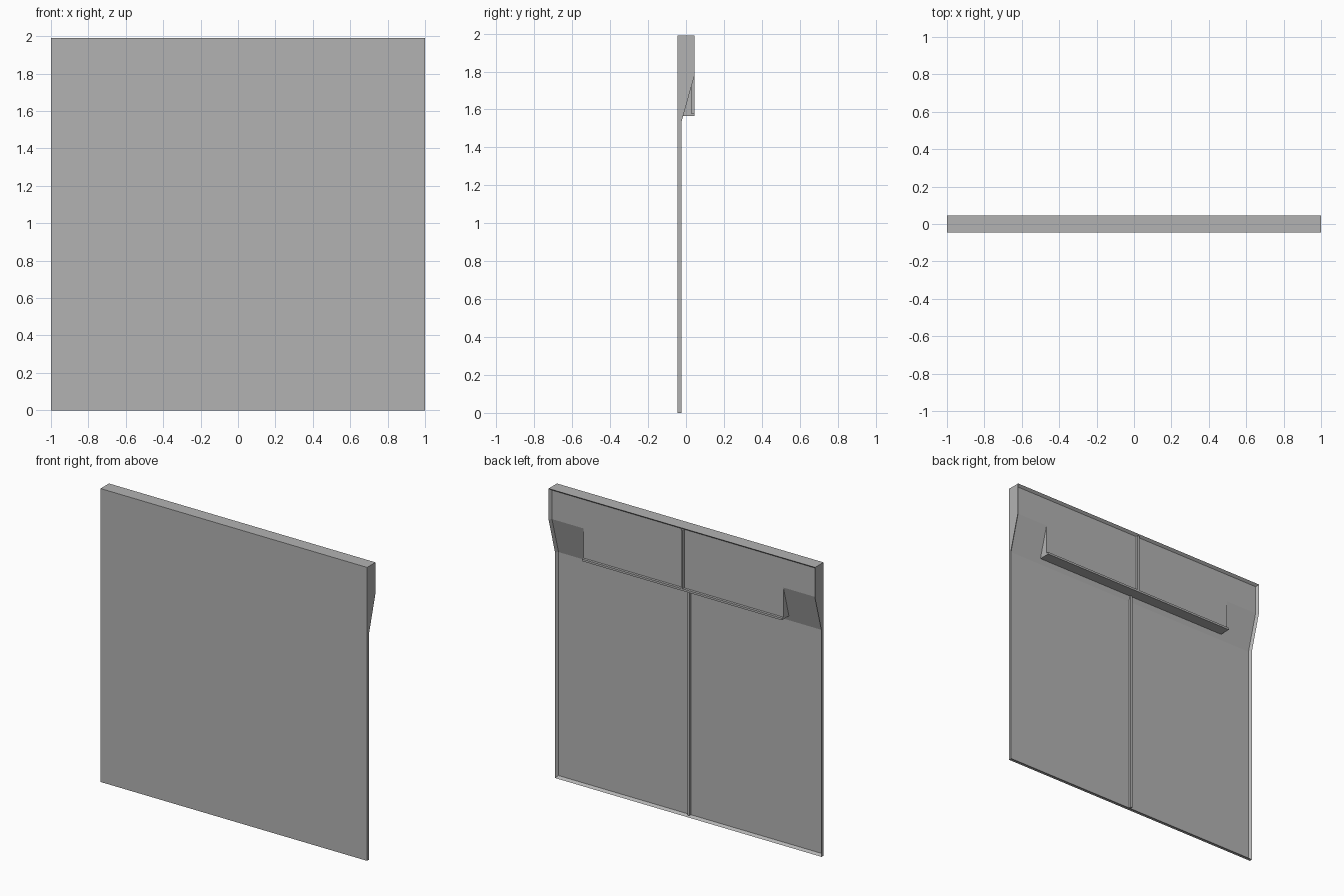
import bpy
import bmesh

cube = bpy.data.objects.get("Cube")
if cube:
    bpy.data.objects.remove(cube, do_unlink=True)

grey = bpy.data.materials.new("plain grey")
grey.use_nodes = True
colour = (0.45, 0.45, 0.45, 1)
grey.diffuse_color = colour
grey.node_tree.nodes["Principled BSDF"].inputs["Base Color"].default_value = colour

# Shared dimensions
FRONT, LOW_BACK, HIGH_BACK = -0.045, -0.025, 0.045
BEND_LOW, BEND_HIGH, TOP = 1.53, 1.78, 1.99
RIM, RECESS = 0.014, 0.017
LEDGE_Z, LEDGE_HALF = 1.565, 0.75
HIGH_PANEL, LOW_PANEL = HIGH_BACK - RECESS, LOW_BACK - RECESS


def prism(half_width, profile):
    """Extrude a (y, z) outline along x, centred on x = 0."""
    bm = bmesh.new()
    face = bm.faces.new([bm.verts.new((-half_width, y, z)) for y, z in profile])
    new = bmesh.ops.extrude_face_region(bm, geom=[face])["geom"]
    verts = [v for v in new if isinstance(v, bmesh.types.BMVert)]
    bmesh.ops.translate(bm, verts=verts, vec=(2 * half_width, 0, 0))
    bmesh.ops.recalc_face_normals(bm, faces=bm.faces[:])
    return bm


def finish(name, bm):
    mesh = bpy.data.meshes.new(name)
    bm.to_mesh(mesh)
    bm.free()
    mesh.materials.append(grey)
    obj = bpy.data.objects.new(name, mesh)
    bpy.context.collection.objects.link(obj)
    return obj


def box(name, half_width, y0, y1, z0, z1):
    return finish(name, prism(half_width, [(y0, z0), (y1, z0), (y1, z1), (y0, z1)]))


# Main panel, with the back sunk inside a narrow rim
bm = prism(1, [(FRONT, 0), (LOW_BACK, 0), (LOW_BACK, BEND_LOW),
               (HIGH_BACK, BEND_HIGH), (HIGH_BACK, TOP), (FRONT, TOP)])
bm.normal_update()
back = [f for f in bm.faces if f.normal.y > 0.5]
bmesh.ops.inset_region(bm, faces=back, thickness=RIM, use_even_offset=True)
sunk = list({v for f in back for v in f.verts})
bmesh.ops.translate(bm, verts=sunk, vec=(0, -RECESS, 0))
finish("panel", bm)

# Wedge that carries the upper back straight down to a ledge
slope = (HIGH_BACK - LOW_BACK) / (BEND_HIGH - BEND_LOW)
inner = LOW_PANEL + slope * (LEDGE_Z - BEND_LOW)
finish("ledge", prism(LEDGE_HALF, [(inner, LEDGE_Z), (HIGH_PANEL, LEDGE_Z),
                                   (HIGH_PANEL, BEND_HIGH)]))

# Lip along the ledge, and centre ribs above and below it
box("ledge_lip", LEDGE_HALF, HIGH_PANEL, HIGH_BACK, LEDGE_Z, LEDGE_Z + RIM)
box("upper_rib", RIM / 2, HIGH_PANEL, HIGH_BACK, LEDGE_Z + RIM, TOP - RIM)
box("lower_rib", RIM / 2, LOW_PANEL, LOW_BACK, RIM, LEDGE_Z)
